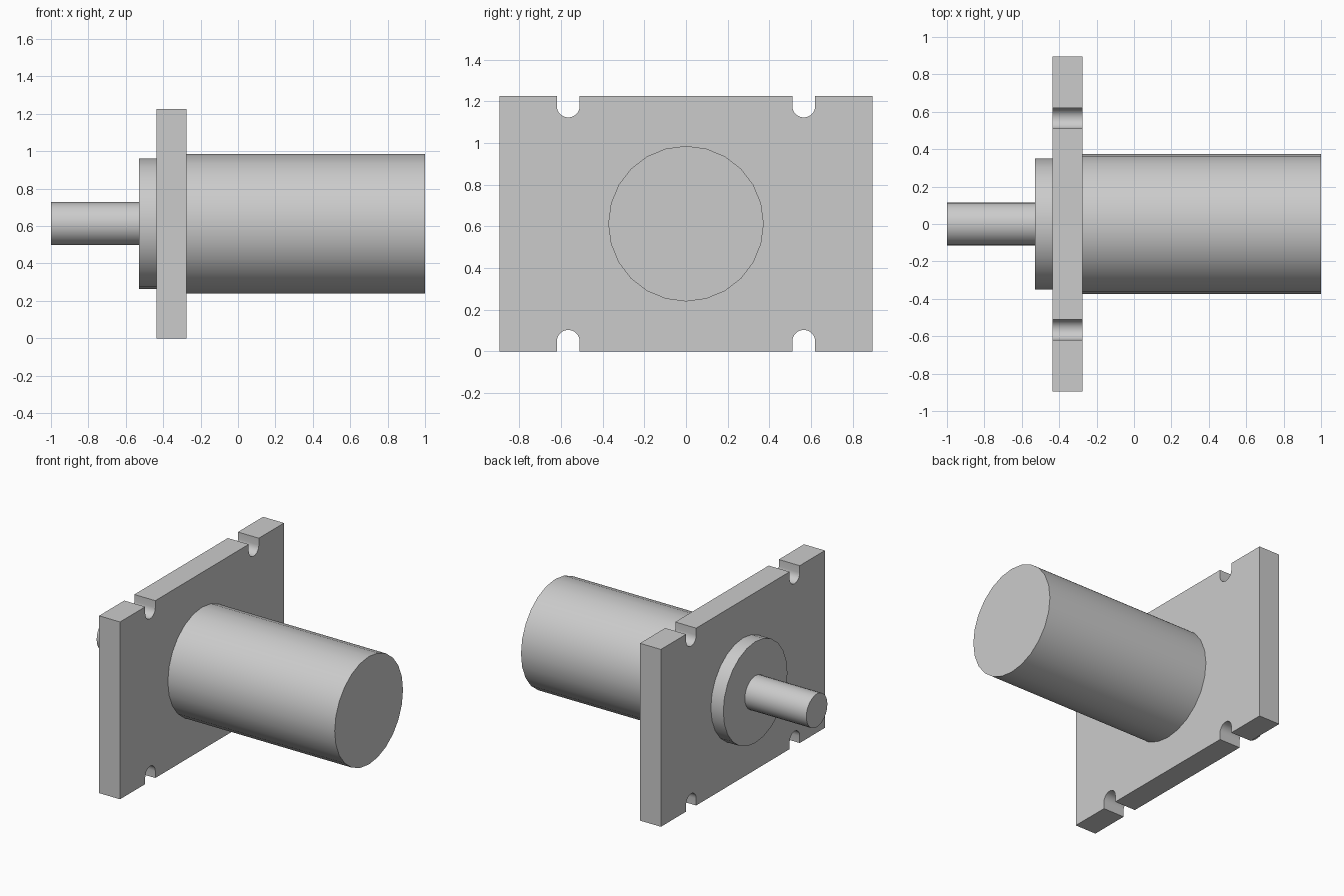
import bpy, bmesh, math
from mathutils import Matrix

cube = bpy.data.objects.get("Cube")
if cube:
    bpy.data.objects.remove(cube, do_unlink=True)

GREY = (0.6, 0.6, 0.6, 1)
metal = bpy.data.materials.new("grey metal")
metal.use_nodes = True
metal.diffuse_color = GREY
metal.node_tree.nodes["Principled BSDF"].inputs["Base Color"].default_value = GREY

HALF_W, HEIGHT = 0.895, 1.225
MID = HEIGHT / 2
PLATE_BACK, PLATE_FRONT = -0.435, -0.275


def finish(bm, name):
    bmesh.ops.recalc_face_normals(bm, faces=bm.faces)
    mesh = bpy.data.meshes.new(name)
    bm.to_mesh(mesh)
    bm.free()
    mesh.materials.append(metal)
    obj = bpy.data.objects.new(name, mesh)
    bpy.context.collection.objects.link(obj)
    bpy.ops.object.select_all(action='DESELECT')
    obj.select_set(True)
    bpy.context.view_layer.objects.active = obj
    bpy.ops.object.shade_smooth_by_angle(angle=math.radians(35))
    return obj


def rod(name, x0, x1, radius, sides=24):
    """Capped cylinder lying along x at mid height."""
    bm = bmesh.new()
    place = Matrix.Translation(((x0 + x1) / 2, 0, MID)) @ Matrix.Rotation(math.pi / 2, 4, 'Y')
    bmesh.ops.create_cone(bm, cap_ends=True, segments=sides, radius1=radius,
                          radius2=radius, depth=x1 - x0, matrix=place)
    return finish(bm, name)


def slot(center, radius=0.055, depth=0.103, steps=10):
    """Round-ended notch rising from the bottom edge, listed along +y."""
    arc = [(center - radius * math.cos(math.pi * i / steps),
            depth - radius + radius * math.sin(math.pi * i / steps))
           for i in range(steps + 1)]
    return [(center - radius, 0)] + arc + [(center + radius, 0)]


# Mounting plate: bottom outline with two slots, repeated upside down for the top
bottom = [(-HALF_W, 0)] + slot(-0.565) + slot(0.565) + [(HALF_W, 0)]
top = [(y, HEIGHT - z) for y, z in reversed(bottom)]
bm = bmesh.new()
face = bm.faces.new([bm.verts.new((PLATE_BACK, y, z)) for y, z in bottom + top])
grown = bmesh.ops.extrude_face_region(bm, geom=[face], use_keep_orig=True)
bmesh.ops.translate(bm, vec=(PLATE_FRONT - PLATE_BACK, 0, 0),
                    verts=[v for v in grown["geom"] if isinstance(v, bmesh.types.BMVert)])
finish(bm, "mounting_plate")

# Body, locating collar and output shaft share one axis
rod("motor_body", PLATE_FRONT, 1, 0.373)
rod("locating_collar", -0.53, PLATE_BACK, 0.35)
rod("output_shaft", -1, -0.53, 0.115)
